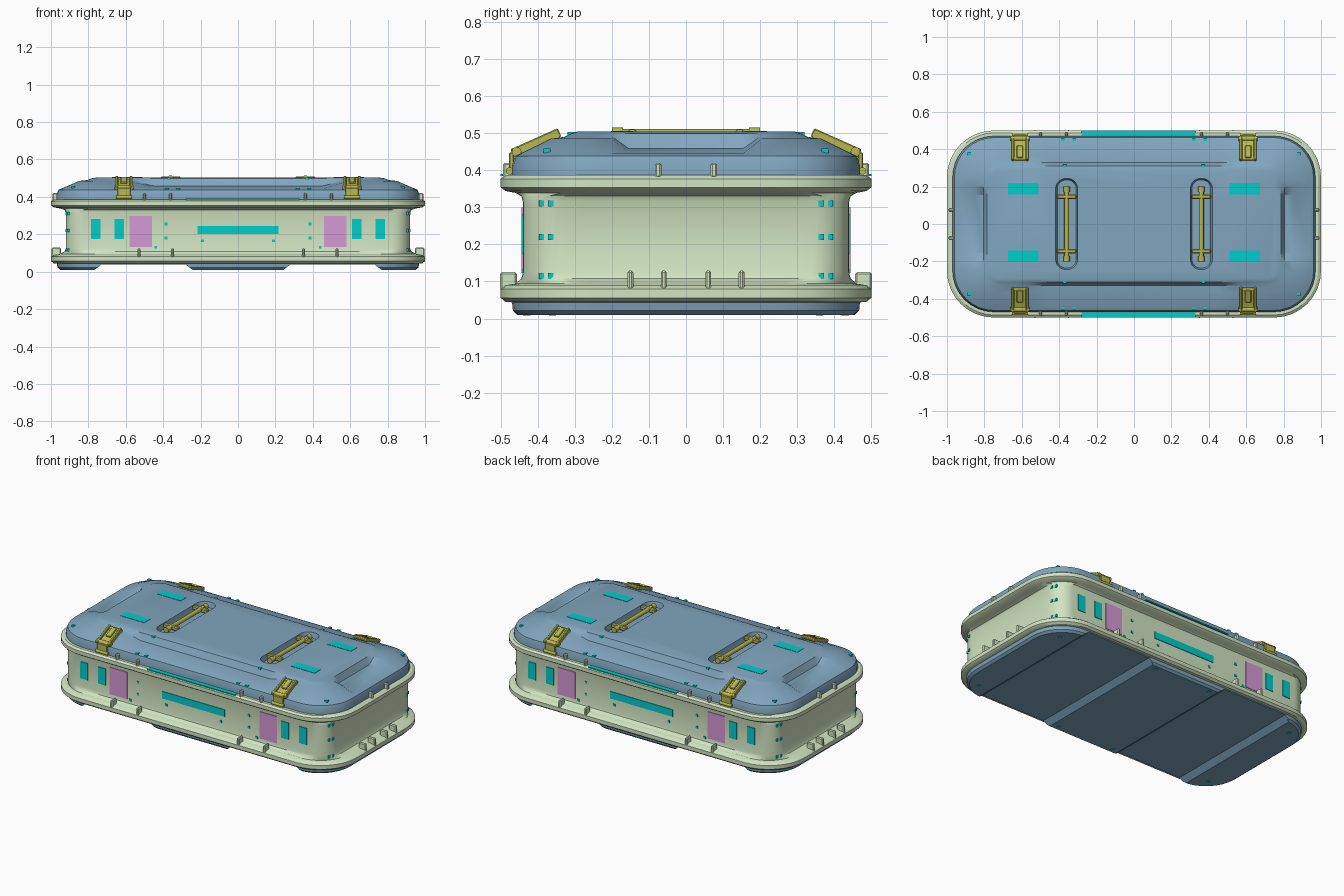
import bpy, bmesh, math
from mathutils import Vector, Matrix

if "Cube" in bpy.data.objects:
    bpy.data.objects.remove(bpy.data.objects["Cube"])


def material(name, rgb):
    m = bpy.data.materials.new(name)
    m.diffuse_color = (*rgb, 1)
    m.use_nodes = True
    m.node_tree.nodes["Principled BSDF"].inputs["Base Color"].default_value = m.diffuse_color
    return m


BLUE = material("blue_panel", (0.22, 0.38, 0.52))
GREEN = material("pale_green", (0.64, 0.78, 0.54))
YELLOW = material("yellow_metal", (0.48, 0.48, 0.08))
CYAN = material("cyan_label", (0.0, 0.62, 0.6))
PINK = material("pink_label", (0.66, 0.32, 0.66))


def finish(name, bm, mat, smooth=True):
    bmesh.ops.recalc_face_normals(bm, faces=bm.faces[:])
    me = bpy.data.meshes.new(name)
    bm.to_mesh(me)
    bm.free()
    me.materials.append(mat)
    ob = bpy.data.objects.new(name, me)
    bpy.context.collection.objects.link(ob)
    if smooth:
        shade(ob)
    return ob


def activate(ob):
    bpy.ops.object.select_all(action='DESELECT')
    ob.select_set(True)
    bpy.context.view_layer.objects.active = ob


def shade(ob):
    activate(ob)
    bpy.ops.object.shade_smooth_by_angle(angle=math.radians(32))


def ring(hx, hy, r, z, dip=0, seg=8):
    """Rounded rectangle; the middle of every straight side is lowered by dip."""
    arcs = []
    for k, (sx, sy) in enumerate(((1, 1), (-1, 1), (-1, -1), (1, -1))):
        arcs.append([Vector((sx * (hx - r) + r * math.cos(a), sy * (hy - r) + r * math.sin(a), z))
                     for a in (math.pi / 2 * (k + i / seg) for i in range(seg + 1))])
    pts = []
    for k in range(4):
        a, b = arcs[k][-1], arcs[(k + 1) % 4][0]
        pts += arcs[k]
        for t, w in ((.1, 0), (.19, 1), (.81, 1), (.9, 0)):
            pts.append(a.lerp(b, t) - Vector((0, 0, dip * w)))
    return pts


def loft(name, rings, mat, at=(0, 0, 0), smooth=True):
    bm = bmesh.new()
    loops = [[bm.verts.new(p + Vector(at)) for p in ring(*r)] for r in rings]
    n = len(loops[0])
    for a, b in zip(loops, loops[1:]):
        for i in range(n):
            j = (i + 1) % n
            bm.faces.new((a[i], a[j], b[j], b[i]))
    bm.faces.new(loops[0][::-1])
    bm.faces.new(loops[-1])
    return finish(name, bm, mat, smooth)


def boxes(name, items, mat, bevel=0):
    """Items are (centre, size, tilt about x)."""
    bm = bmesh.new()
    for c, s, tilt in items:
        m = Matrix.Translation(c) @ Matrix.Rotation(tilt, 4, 'X') @ Matrix.Diagonal((*s, 1))
        bmesh.ops.create_cube(bm, size=1, matrix=m)
    if bevel:
        bmesh.ops.bevel(bm, geom=bm.edges[:], offset=bevel, segments=1, affect='EDGES')
    return finish(name, bm, mat, False)


def rods(name, items, mat, seg=12):
    """Items are (centre, radius, length, axis)."""
    bm = bmesh.new()
    for c, r, length, axis in items:
        rot = Matrix.Rotation(math.pi / 2, 4, 'Y' if axis == 'X' else 'X')
        bmesh.ops.create_cone(bm, cap_ends=True, segments=seg, radius1=r, radius2=r,
                              depth=length, matrix=Matrix.Translation(c) @ rot)
    return finish(name, bm, mat)


def cut(ob, cutter):
    cutter.hide_render = True
    mod = ob.modifiers.new("cut", 'BOOLEAN')
    mod.operation, mod.solver, mod.object = 'DIFFERENCE', 'EXACT', cutter
    activate(ob)
    bpy.ops.object.modifier_apply(modifier="cut")
    bpy.data.objects.remove(cutter)


S = (-1, 1)
QUADS = [(sx, sy) for sx in S for sy in S]

# Green body: recessed wall between two rounded flanges
loft("case_body", [
    (.96, .46, .21, .043), (.985, .487, .237, .045), (1, .5, .25, .056), (1, .5, .25, .08),
    (.985, .487, .237, .09), (.955, .46, .2, .094), (.928, .444, .12, .108), (.92, .44, .1, .125),
    (.92, .44, .1, .315), (.928, .444, .12, .33), (.955, .46, .2, .339), (.985, .487, .237, .344),
    (1, .5, .25, .354), (1, .5, .25, .377), (.985, .487, .237, .387), (.95, .45, .2, .387)], GREEN)

# Blue lid with dipped slopes and two handle wells
lid = loft("lid", [
    (.97, .47, .22, .38), (.97, .47, .22, .41), (.96, .462, .212, .438), (.94, .445, .195, .446),
    (.85, .365, .11, .485, .03), (.805, .328, .08, .49, .032), (.785, .31, .07, .499),
    (.75, .295, .05, .504)], BLUE, smooth=False)
for sx in S:
    cut(lid, loft("well_cutter", [(.05, .235, .045, .472), (.066, .25, .06, .53)], BLUE,
                  at=(sx * .36, 0, 0), smooth=False))
shade(lid)

# Blue base with two shallow channels across the underside
base = loft("base", [(.95, .455, .205, .01), (.965, .467, .215, .022), (.97, .47, .22, .05)],
            BLUE, smooth=False)
for sx in S:
    bm = bmesh.new()
    prof = ((.23, 0), (.28, .038), (.73, .038), (.78, 0))
    a, b = [[bm.verts.new((sx * x, y, z)) for x, z in prof] for y in (-.6, .6)]
    bm.faces.new(a)
    bm.faces.new(b[::-1])
    for i in range(4):
        bm.faces.new((a[i], a[(i + 1) % 4], b[(i + 1) % 4], b[i]))
    cut(base, finish("channel_cutter", bm, BLUE, False))
shade(base)

# Clips on the flanges
clips = []
for sy in S:
    for x in (-.53, -.35, .35, .53):
        clips.append(((x, sy * .479, .1), (.016, .045, .05), 0))
    for x in (-.5, -.36, .36, .5):
        clips.append(((x, sy * .48, .4), (.016, .026, .04), 0))
for sx in S:
    for y in (-.15, -.06, .06, .15):
        clips.append(((sx * .972, y, .103), (.05, .016, .052), 0))
    for y in (-.075, .075):
        clips.append(((sx * .978, y, .4), (.028, .018, .04), 0))
boxes("flange_clips", clips, GREEN, bevel=.005)

# Carry handles in the lid wells
rods("handle_bars", [((sx * .36, 0, .498), .013, .4, 'Y') for sx in S]
     + [((sx * .36, y, .498), .017, .03, 'Y') for sx in S for y in (-.185, .185)], YELLOW)
boxes("handle_brackets", [((sx * .36, y, .497), (.105, .024, .026), 0)
                          for sx in S for y in (-.145, .145)], YELLOW, bevel=.005)

# Latches lying on the lid slopes
plates, pins = [], []
for sx, sy in QUADS:
    x, t = sx * .61, -sy * math.radians(24)
    plates.append(((x, sy * .395, .474), (.066, .12, .012), t))
    for d in (-.038, .038):
        plates.append(((x + d, sy * .405, .474), (.014, .14, .024), t))
    plates.append(((x, sy * .385, .486), (.034, .07, .014), t))
    plates.append(((x, sy * .471, .42), (.07, .014, .055), 0))
    pins += [((x, sy * .457, .45), .013, .1, 'X'), ((x, sy * .35, .494), .01, .09, 'X'),
             ((x, sy * .476, .398), .01, .085, 'X')]
boxes("latch_plates", plates, YELLOW, bevel=.003)
rods("latch_pins", pins, YELLOW)

# Cyan and pink plates on walls and lid
cyan, pink = [], []
for sy in S:
    cyan.append(((0, sy * .441, .223), (.435, .006, .044), 0))
    cyan.append(((.023, sy * .486, .387), (.61, .028, .006), 0))
for sx, sy in QUADS:
    for x in (.635, .76):
        cyan.append(((sx * x, sy * .441, .228), (.052, .006, .105), 0))
    cyan.append(((sx * .592, sy * .18 + .008, .504), (.165, .06, .004), 0))
    pink.append(((sx * .52, sy * .441, .215), (.12, .006, .168), 0))
boxes("cyan_plates", cyan, CYAN)
boxes("pink_plates", pink, PINK)

# Small cyan studs on wall, corner posts, lid and base
studs = []
for sx, sy in QUADS:
    for x, z in ((.385, .255), (.385, .18), (.19, .165), (.44, .13)):
        studs.append(((sx * x, sy * .44, z), (.014, .008, .014), 0))
    for z in (.115, .22, .31):
        studs.append(((sx * .915, sy * .365, z), (.012, .014, .016), 0))
        studs.append(((sx * .902, sy * .39, z), (.018, .014, .016), 0))
    for x, y, z in ((.37, .31, .497), (.38, .452, .442), (.32, .452, .442), (.88, .375, .452)):
        studs.append(((sx * x, sy * y, z), (.018, .018, .012), 0))
    for x, y in ((.85, .36), (.2, .43)):
        studs.append(((sx * x, sy * y, .011), (.02, .02, .006), 0))
boxes("cyan_studs", studs, CYAN)
